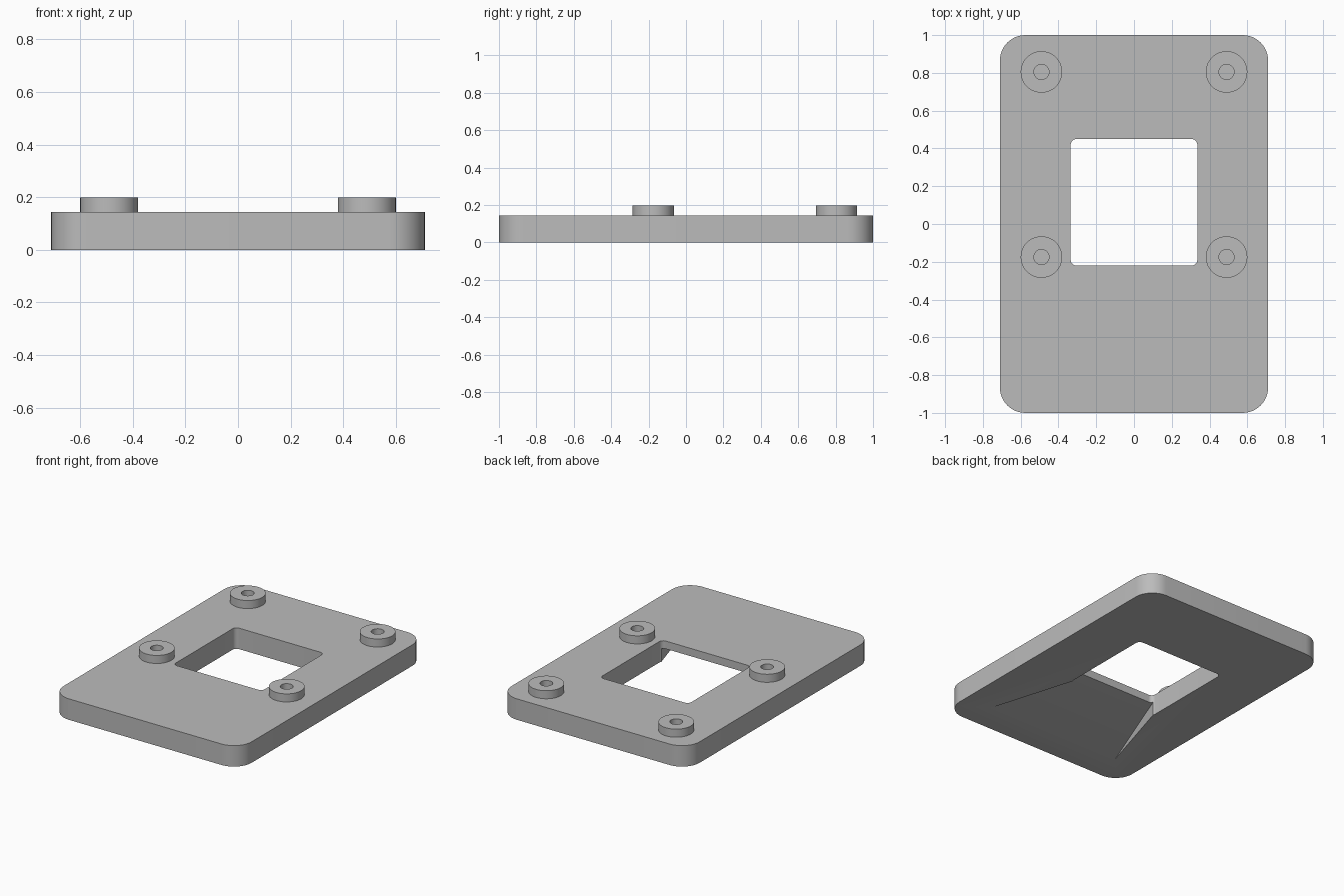
import bpy, bmesh
from math import sin, cos, pi, radians

cube = bpy.data.objects.get("Cube")
if cube:
    bpy.data.objects.remove(cube, do_unlink=True)

grey = bpy.data.materials.new("plain grey")
grey.use_nodes = True
colour = (0.5, 0.5, 0.5, 1)
grey.diffuse_color = colour
grey.node_tree.nodes["Principled BSDF"].inputs["Base Color"].default_value = colour

THICK = 0.143   # plate thickness
FRONT = -0.22   # front edge of the window
TIP = -0.8      # where the underside ramp runs out


def add_object(name, bm):
    bmesh.ops.recalc_face_normals(bm, faces=bm.faces)
    mesh = bpy.data.meshes.new(name)
    bm.to_mesh(mesh)
    bm.free()
    mesh.materials.append(grey)
    obj = bpy.data.objects.new(name, mesh)
    bpy.context.collection.objects.link(obj)
    return obj


def select(obj):
    bpy.ops.object.select_all(action='DESELECT')
    obj.select_set(True)
    bpy.context.view_layer.objects.active = obj


def prism(name, bottom, top):
    """Solid between two matching outlines."""
    bm = bmesh.new()
    low = [bm.verts.new(p) for p in bottom]
    high = [bm.verts.new(p) for p in top]
    bm.faces.new(low[::-1])
    bm.faces.new(high)
    n = len(low)
    for i in range(n):
        j = (i + 1) % n
        bm.faces.new((low[i], low[j], high[j], high[i]))
    return add_object(name, bm)


def rounded_block(name, half_x, y0, y1, radius, z0, z1, steps=12):
    corners = [(half_x - radius, y1 - radius), (radius - half_x, y1 - radius),
               (radius - half_x, y0 + radius), (half_x - radius, y0 + radius)]
    outline = []
    for k, (cx, cy) in enumerate(corners):
        for s in range(steps + 1):
            a = (k + s / steps) * pi / 2
            outline.append((cx + radius * cos(a), cy + radius * sin(a)))
    return prism(name, [(x, y, z0) for x, y in outline],
                 [(x, y, z1) for x, y in outline])


def cut(target, cutter):
    cutter.hide_render = True
    mod = target.modifiers.new("cut", 'BOOLEAN')
    mod.operation = 'DIFFERENCE'
    mod.solver = 'EXACT'
    mod.object = cutter
    select(target)
    bpy.ops.object.modifier_apply(modifier=mod.name)
    bpy.data.objects.remove(cutter, do_unlink=True)


def smooth(obj):
    select(obj)
    bpy.ops.object.shade_smooth_by_angle(angle=radians(30))


# Base plate with a rounded window
plate = rounded_block("base_plate", 0.71, -1, 1, 0.135, 0, THICK)
cut(plate, rounded_block("window_cutter", 0.335, FRONT, 0.45, 0.03, -0.2, 0.3))

# Flared ramp in the underside, deepest at the window
back, front = FRONT + 0.04, TIP - 0.05


def ramp_point(side, y):
    t = (FRONT - y) / (FRONT - TIP)
    return (side * (0.335 + 0.175 * t), y, 0.09 * (1 - t))


ramp = [ramp_point(1, back), ramp_point(-1, back),
        ramp_point(-1, front), ramp_point(1, front)]
cut(plate, prism("ramp_cutter", [(x, y, -0.1) for x, y, z in ramp], ramp))
smooth(plate)


# Raised mounting bosses with a centre hole
def boss(name, x, y, segments=48):
    bm = bmesh.new()
    rings = []
    for r, z in ((0.11, THICK), (0.11, 0.198), (0.04, 0.198), (0.04, THICK)):
        rings.append([bm.verts.new((x + r * cos(2 * pi * i / segments),
                                    y + r * sin(2 * pi * i / segments), z))
                      for i in range(segments)])
    for a, b in zip(rings, rings[1:]):
        for i in range(segments):
            j = (i + 1) % segments
            bm.faces.new((a[i], a[j], b[j], b[i]))
    smooth(add_object(name, bm))


for side, x in (("left", 0.49), ("right", -0.49)):
    for end, y in (("front", -0.175), ("back", 0.805)):
        boss(f"{end}_{side}_boss", x, y)
